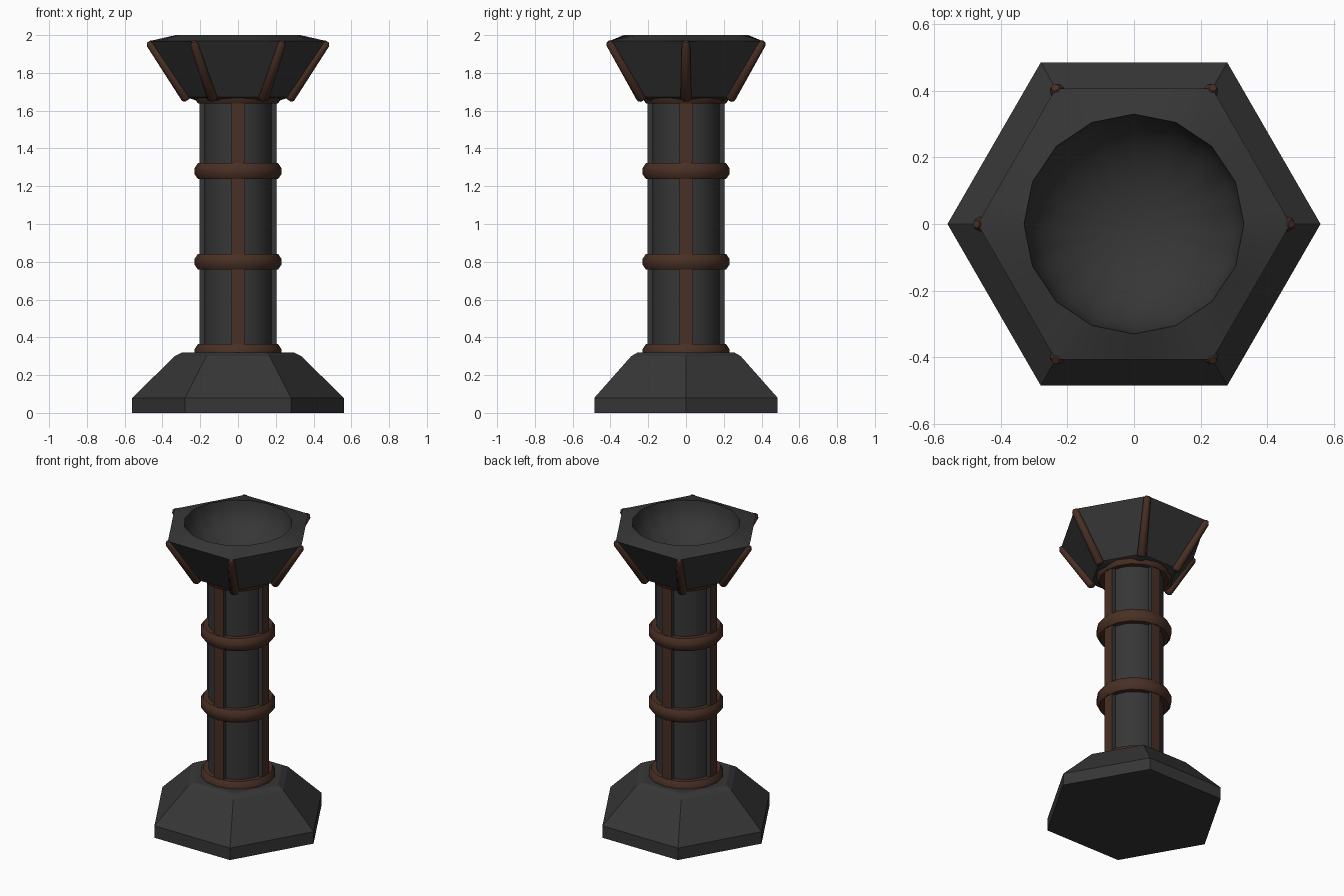
import bpy, bmesh, math
from mathutils import Vector

if "Cube" in bpy.data.objects:
    bpy.data.objects.remove(bpy.data.objects["Cube"])


def material(name, col):
    m = bpy.data.materials.new(name)
    m.diffuse_color = (*col, 1)
    m.use_nodes = True
    m.node_tree.nodes["Principled BSDF"].inputs["Base Color"].default_value = m.diffuse_color
    return m


STONE = material("dark_stone", (0.037, 0.037, 0.037))
RUST = material("rusty_brown", (0.066, 0.029, 0.018))


def finish(name, bm, mats, smooth=None):
    bmesh.ops.remove_doubles(bm, verts=bm.verts, dist=1e-5)
    bmesh.ops.recalc_face_normals(bm, faces=bm.faces)
    me = bpy.data.meshes.new(name)
    bm.to_mesh(me)
    bm.free()
    ob = bpy.data.objects.new(name, me)
    bpy.context.collection.objects.link(ob)
    for m in mats:
        me.materials.append(m)
    if smooth:
        bpy.ops.object.select_all(action='DESELECT')
        ob.select_set(True)
        bpy.context.view_layer.objects.active = ob
        bpy.ops.object.shade_smooth_by_angle(angle=math.radians(smooth))
    return ob


def poly_radius(sides, a):
    # distance from the centre to a unit polygon's edge at angle a
    step = math.tau / sides
    return math.cos(step / 2) / math.cos(a % step - step / 2)


def loft(name, levels, n, mat, smooth=None, closed=False):
    # levels: (radius, z, polygon sides), joined from first to last
    bm = bmesh.new()
    rings = []
    for r, z, sides in levels:
        ring = []
        for i in range(n):
            a = math.tau * i / n
            q = r * poly_radius(sides, a)
            ring.append(bm.verts.new((q * math.cos(a), q * math.sin(a), z)))
        rings.append(ring)
    pairs = list(zip(rings, rings[1:]))
    if closed:
        pairs.append((rings[-1], rings[0]))
    for lo, hi in pairs:
        for i in range(n):
            j = (i + 1) % n
            bm.faces.new((lo[i], lo[j], hi[j], hi[i]))
    if not closed:
        bm.faces.new(rings[0])
        bm.faces.new(rings[-1])
    return finish(name, bm, [mat], smooth)


# Hexagonal foot
loft("base", [(0.56, 0, 6), (0.56, 0.08, 6), (0.335, 0.30, 6), (0.295, 0.32, 6)], 6, STONE)

# Round shaft
loft("shaft", [(0.18, 0.30, 32), (0.18, 1.70, 32)], 32, STONE, 40)

# Four vertical ribs: brown outer face, dark sides
for k in range(4):
    bm = bmesh.new()
    bmesh.ops.create_cube(bm, size=1)
    for v in bm.verts:
        v.co = Vector((0.18 + v.co.x * 0.05, v.co.y * 0.07, 0.995 + v.co.z * 1.37))
    bm.normal_update()
    for f in bm.faces:
        f.material_index = 1 if f.normal.x > 0.5 else 0
    ob = finish(f"shaft_rib_{k + 1}", bm, [STONE, RUST])
    ob.rotation_euler.z = k * math.pi / 2

# Brown bands around the shaft
for k, z in enumerate((0.322, 0.80, 1.28, 1.68)):
    loft(f"band_{k + 1}",
         [(r, z + d, 16) for r, d in ((0.165, -0.042), (0.212, -0.042), (0.229, -0.017),
                                      (0.229, 0.017), (0.212, 0.042), (0.165, 0.042))],
         16, RUST, 40, closed=True)

# Hexagonal bowl with a round hollow
levels = [(0.225, 1.655, 6), (0.275, 1.672, 6), (0.47, 1.968, 6), (0.33, 2.0, 16)]
for k in range(1, 9):
    t = k / 8.3 * math.pi / 2
    levels.append((0.33 * math.cos(t), 2.0 - 0.25 * math.sin(t), 16))
loft("bowl", levels, 48, STONE, 32)

# Tapered struts along the six bowl corners
lo, hi = Vector((0.272, 0, 1.667)), Vector((0.464, 0, 1.953))
axis = (hi - lo).normalized()
for k in range(6):
    bm = bmesh.new()
    side, up = Vector((0, 1, 0)), axis.cross(Vector((0, 1, 0)))
    rings = []
    for c, r in ((lo - axis * 0.012, 0.018), (lo, 0.029), (hi, 0.022), (hi + axis * 0.016, 0.012)):
        rings.append([bm.verts.new(c + r * (side * math.cos(math.tau * i / 8) + up * math.sin(math.tau * i / 8)))
                      for i in range(8)])
    for a, b in zip(rings, rings[1:]):
        for i in range(8):
            j = (i + 1) % 8
            bm.faces.new((a[i], a[j], b[j], b[i]))
    bm.faces.new(rings[0])
    bm.faces.new(rings[-1])
    ob = finish(f"bowl_strut_{k + 1}", bm, [RUST], 50)
    ob.rotation_euler.z = k * math.pi / 3
